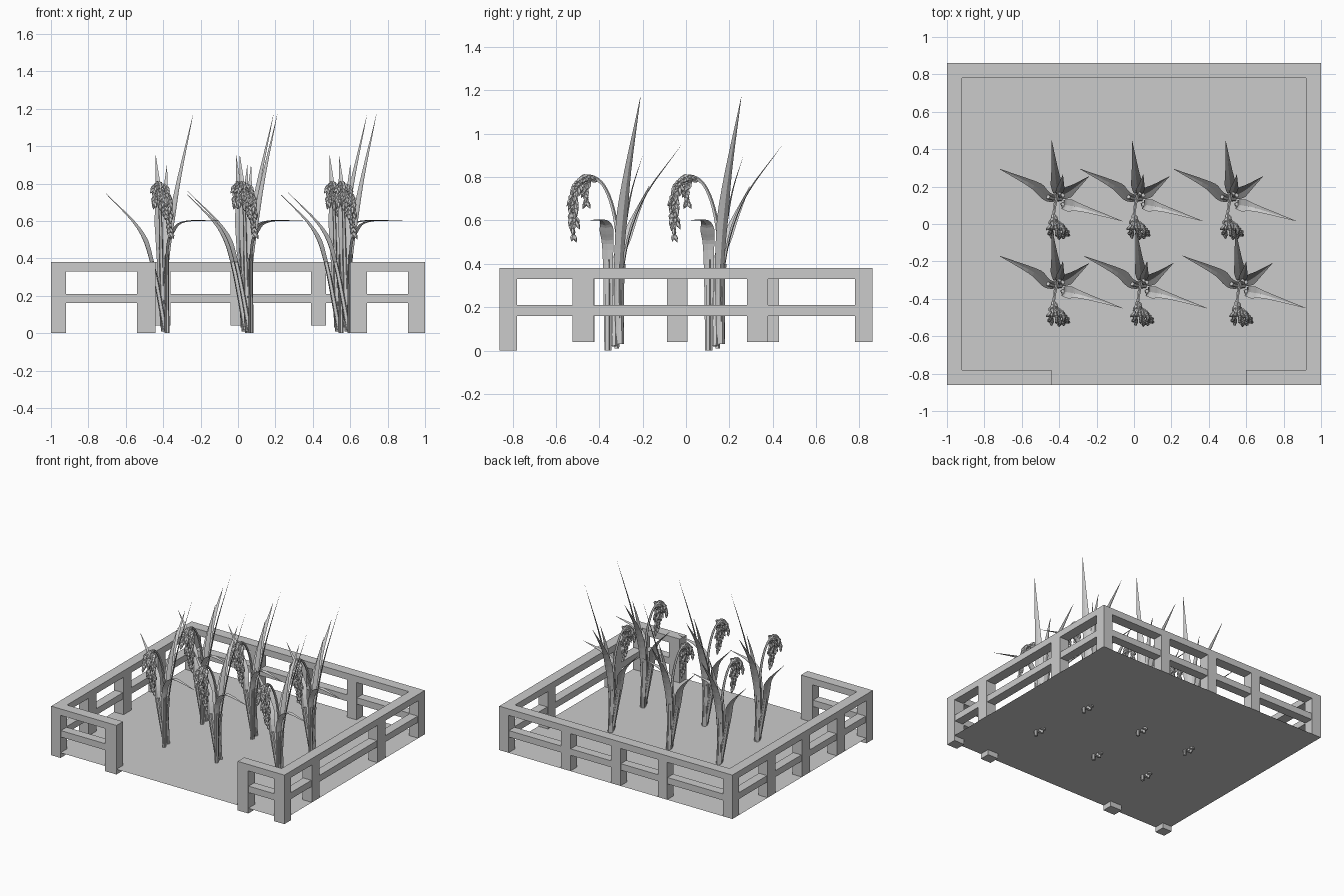
import bpy, bmesh, math, random
from mathutils import Vector

if "Cube" in bpy.data.objects:
    bpy.data.objects.remove(bpy.data.objects["Cube"])

random.seed(4)
GROUND = 0.04


def finish(bm, name):
    me = bpy.data.meshes.new(name)
    bm.to_mesh(me)
    bm.free()
    ob = bpy.data.objects.new(name, me)
    bpy.context.collection.objects.link(ob)
    return ob


def box(bm, x0, x1, y0, y1, z0, z1):
    vs = bmesh.ops.create_cube(bm, size=1)["verts"]
    for v in vs:
        v.co = Vector(((x0 + x1) / 2 + v.co.x * (x1 - x0),
                       (y0 + y1) / 2 + v.co.y * (y1 - y0),
                       (z0 + z1) / 2 + v.co.z * (z1 - z0)))


def sample(pts, per=5):
    """Catmull-Rom points through a short path."""
    p = [Vector(q) for q in pts]
    p = [2 * p[0] - p[1]] + p + [2 * p[-1] - p[-2]]
    out = []
    for i in range(1, len(p) - 2):
        a, b, c, d = p[i - 1:i + 3]
        for k in range(per):
            t = k / per
            out.append(0.5 * (2 * b + (c - a) * t + (2 * a - 5 * b + 4 * c - d) * t * t
                              + (3 * b - a - 3 * c + d) * t ** 3))
    return out + [p[-2]]


def tube(bm, pts, r0, r1, sides=5):
    rings = []
    for i, c in enumerate(pts):
        t = (pts[min(i + 1, len(pts) - 1)] - pts[max(i - 1, 0)]).normalized()
        u = t.cross(Vector((1, 0, 0))).normalized()
        w = t.cross(u)
        r = r0 + (r1 - r0) * i / (len(pts) - 1)
        rings.append([bm.verts.new(c + r * (u * math.cos(a) + w * math.sin(a)))
                      for a in (math.tau * k / sides for k in range(sides))])
    for a, b in zip(rings, rings[1:]):
        for k in range(sides):
            bm.faces.new((a[k], a[(k + 1) % sides], b[(k + 1) % sides], b[k]))
    bm.faces.new(rings[0])
    bm.faces.new(rings[-1])


def leaf(bm, pts, width):
    """Creased blade, narrow at the sheath and pointed at the tip."""
    path = sample(pts)
    out = Vector(pts[-1]) - Vector(pts[0])
    side = Vector((-out.y, out.x, 0)).normalized()
    rows, n = [], len(path) - 1
    for i, c in enumerate(path):
        t = i / n
        w = width / 2 * (0.5 + 0.5 * min(1, t / 0.55)) * min(1, (1 - t) / 0.45 + 0.02)
        tan = path[min(i + 1, n)] - path[max(i - 1, 0)]
        nor = side.cross(tan).normalized()
        rows.append([bm.verts.new(c + side * w), bm.verts.new(c + nor * w * 0.3),
                     bm.verts.new(c - side * w)])
    for a, b in zip(rows, rows[1:]):
        for k in (0, 1):
            bm.faces.new((a[k], a[k + 1], b[k + 1], b[k]))


def grain(bm, pos, direction, length, radius):
    """Five-sided pointed seed."""
    q = direction.to_track_quat('Z', 'Y')
    rings = [[bm.verts.new(pos + q @ Vector((r * radius * math.cos(a), r * radius * math.sin(a), z * length)))
              for a in (math.tau * k / 5 for k in range(5))] for r, z in ((0.8, 0.25), (1, 0.55))]
    base, tip = bm.verts.new(pos), bm.verts.new(pos + q @ Vector((0, 0, length)))
    for k in range(5):
        j = (k + 1) % 5
        bm.faces.new((base, rings[0][j], rings[0][k]))
        bm.faces.new((rings[0][k], rings[0][j], rings[1][j], rings[1][k]))
        bm.faces.new((rings[1][k], rings[1][j], tip))


# ground sheet
bm = bmesh.new()
bm.faces.new([bm.verts.new((x, y, GROUND)) for x, y in ((-1, -.86), (1, -.86), (1, .86), (-1, .86))])
finish(bm, "ground")

# fence rails: top cap and thinner middle rail on every run
bm = bmesh.new()
runs = [(-1, 1, .78, .86), (-1, -.92, -.86, .86), (.92, 1, -.86, .86),
        (-1, -.44, -.86, -.78), (.60, 1, -.86, -.78)]
for x0, x1, y0, y1 in runs:
    box(bm, x0, x1, y0, y1, .33, .38)
    if x1 - x0 > y1 - y0:
        box(bm, x0 + .02, x1 - .02, y0 + .005, y1 - .005, .16, .21)
    else:
        box(bm, x0 + .005, x1 - .005, y0 + .02, y1 - .02, .16, .21)
finish(bm, "fence_rails")

# fence posts: the front ones reach below the ground sheet
bm = bmesh.new()
for x0, x1 in ((-1, -.92), (-.54, -.44), (.60, .69), (.91, 1)):
    box(bm, x0, x1, -.86, -.78, 0, .335)
for x in (-.96, -.40, 0, .43, .96):
    box(bm, x - .04, x + .04, .78, .86, GROUND, .335)
for x, ys in ((-.96, (-.47, -.04, .38)), (.96, (-.475, .33))):
    for y in ys:
        box(bm, x - .04, x + .04, y - .048, y + .048, GROUND, .335)
finish(bm, "fence_posts")

# rice leaves with their sheaths
LEAVES = [
    ([(0, .02, .03), (.02, .02, .4), (.07, .05, .75), (.16, .12, 1.17)], .062),
    ([(0, .03, .03), (-.01, .04, .4), (-.02, .12, .68), (-.04, .31, .95)], .062),
    ([(.01, 0, .02), (-.06, .01, .38), (-.13, .07, .56), (-.32, .16, .76)], .062),
    ([(.02, -.03, 0), (.02, -.03, .42), (.05, -.035, .54), (.12, -.05, .60), (.34, -.12, .60)], .068),
    ([(.01, .03, .03), (0, .03, .4), (.01, .07, .7), (.02, .13, .9)], .045),
]
bm = bmesh.new()
for pts, width in LEAVES:
    leaf(bm, pts, width)
    tube(bm, sample(pts)[:6], .014, .012)
leaves = finish(bm, "rice_leaves")

# panicle: arching stem and drooping branches
BRANCHES = [
    [(0, .01, .01), (-.01, .02, .4), (-.015, 0, .62), (-.025, -.05, .76), (-.03, -.12, .805),
     (-.01, -.18, .76), (.01, -.20, .66), (.04, -.19, .54)],
    [(-.025, -.06, .77), (-.03, -.10, .79), (-.02, -.13, .75), (-.015, -.13, .69)],
    [(-.03, -.10, .80), (.01, -.15, .78), (.035, -.18, .70), (.035, -.18, .60)],
    [(-.03, -.09, .80), (-.045, -.15, .78), (-.045, -.19, .70)],
]
bm_s, bm_g = bmesh.new(), bmesh.new()
for n, pts in enumerate(BRANCHES):
    path = sample(pts)
    tube(bm_s, path, .012 if n == 0 else .004, .003)
    start = 20 if n == 0 else 2
    for i in range(start, len(path)):
        t = (path[i] - path[i - 1]).normalized()
        for k in range(2):
            a = i * 2.4 + k * math.pi
            d = t + Vector((math.cos(a), math.sin(a), -.5)) * random.uniform(.35, .7)
            grain(bm_g, path[i], d, random.uniform(.038, .048), .0105)
stem = finish(bm_s, "rice_stem")
grains = finish(bm_g, "rice_grains")

# six plants in two rows sharing the same meshes
SPOTS = [(-.40, -.33), (.05, -.33), (.58, -.33), (-.40, .135), (.03, .135), (.53, .135)]
for part in (leaves, stem, grains):
    for i, (x, y) in enumerate(SPOTS):
        ob = part
        if i:
            ob = part.copy()
            bpy.context.collection.objects.link(ob)
        ob.location = (x, y, 0)
